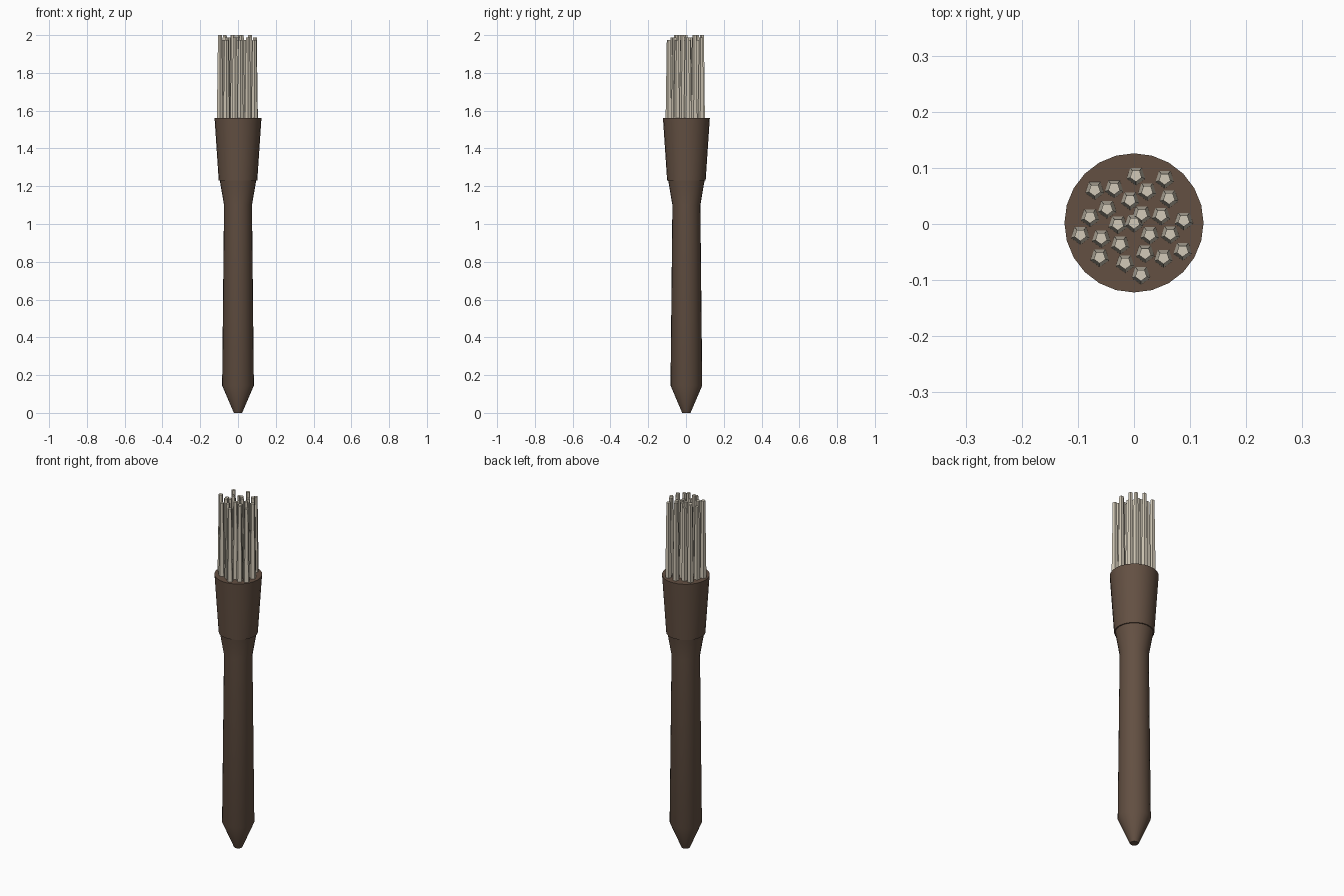
import bpy, bmesh, math

cube = bpy.data.objects.get("Cube")
if cube:
    bpy.data.objects.remove(cube, do_unlink=True)


def make_material(name, rgb):
    mat = bpy.data.materials.new(name)
    mat.use_nodes = True
    mat.diffuse_color = (*rgb, 1)
    mat.node_tree.nodes["Principled BSDF"].inputs["Base Color"].default_value = (*rgb, 1)
    return mat


brown = make_material("dark_brown_wood", (0.125, 0.08, 0.055))
cream = make_material("cream_bristle", (0.65, 0.59, 0.48))
CENTRE_Y = 0.002


def lathe(name, profile, sides, mat, x=0, y=CENTRE_Y, turn=0, smooth=True):
    """Closed solid turned from (radius, height) points."""
    bm = bmesh.new()
    rings = []
    for r, z in profile:
        angles = [turn + math.tau * i / sides for i in range(sides)]
        rings.append([bm.verts.new((r * math.cos(a), r * math.sin(a), z)) for a in angles])
    for low, high in zip(rings, rings[1:]):
        for i in range(sides):
            j = (i + 1) % sides
            bm.faces.new((low[i], low[j], high[j], high[i]))
    bm.faces.new(rings[0][::-1])
    bm.faces.new(rings[-1])
    mesh = bpy.data.meshes.new(name)
    bm.to_mesh(mesh)
    bm.free()
    mesh.materials.append(mat)
    obj = bpy.data.objects.new(name, mesh)
    obj.location = (x, y, 0)
    bpy.context.collection.objects.link(obj)
    if smooth:
        bpy.ops.object.select_all(action="DESELECT")
        obj.select_set(True)
        bpy.context.view_layer.objects.active = obj
        bpy.ops.object.shade_smooth_by_angle(angle=math.radians(30))
    return obj


# Handle with a pointed end and a flared neck
lathe("handle", [(0.022, 0), (0.084, 0.145), (0.074, 1.1), (0.097, 1.235)], 24, brown)

# Flared collar that holds the bristles
lathe("collar", [(0.102, 1.23), (0.124, 1.56)], 24, brown)

# Tapered five-sided bristles in a sunflower spiral, with three lengths
GOLDEN = math.pi * (3 - math.sqrt(5))
for i in range(25):
    r = 0.1 * math.sqrt(i / 24)
    a = i * GOLDEN - math.pi / 2
    top = 1.975 + 0.0125 * (i % 3)
    lathe(f"bristle_{i + 1}", [(0.0175, 1.54), (0.011, top)], 5, cream,
          r * math.cos(a), CENTRE_Y + r * math.sin(a), -math.pi / 2, smooth=False)
